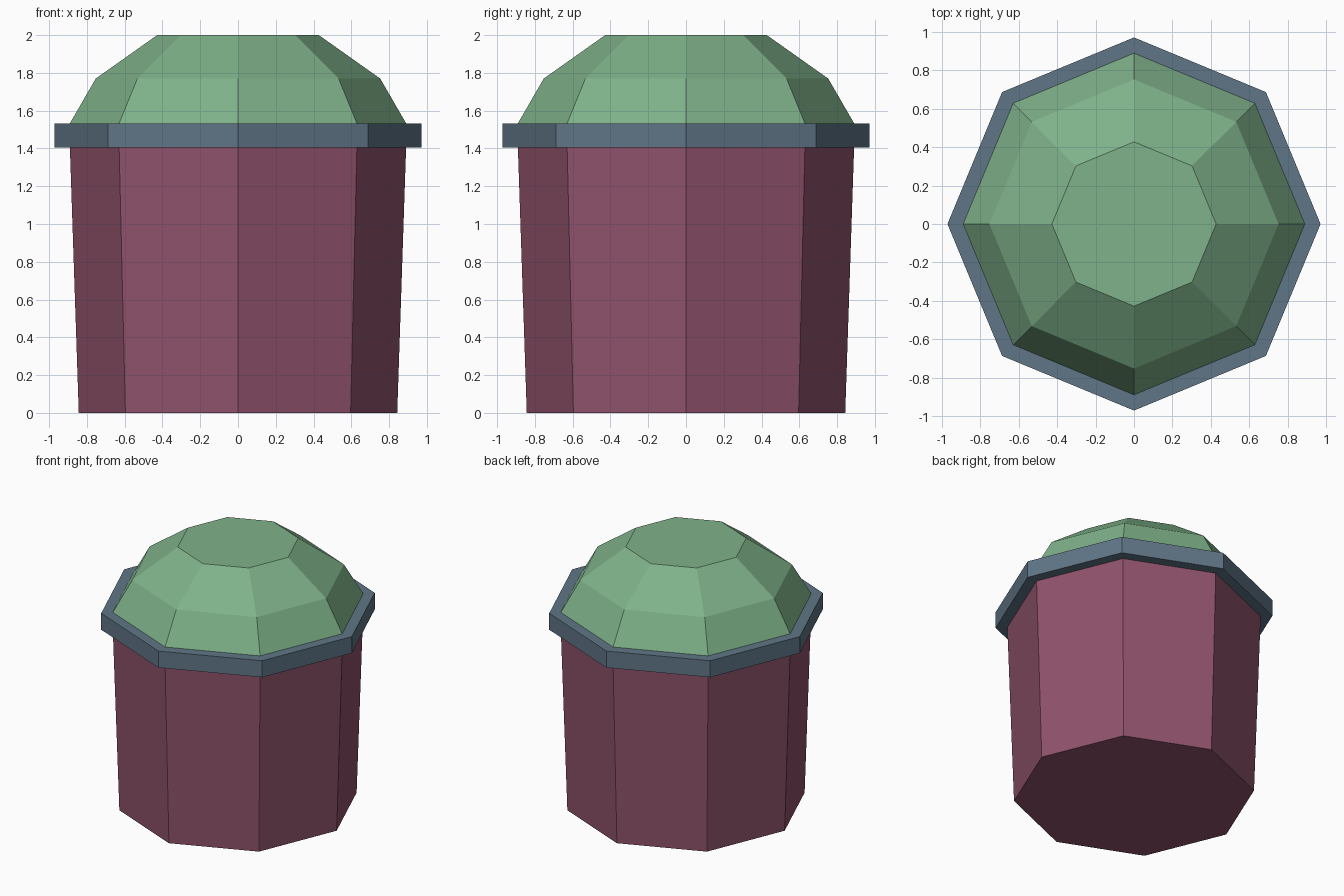
import bpy, bmesh, math

cube = bpy.data.objects.get("Cube")
if cube:
    bpy.data.objects.remove(cube, do_unlink=True)

SIDES = 8


def material(name, rgb):
    mat = bpy.data.materials.new(name)
    mat.use_nodes = True
    color = (*rgb, 1.0)
    mat.diffuse_color = color
    bsdf = next(n for n in mat.node_tree.nodes if n.type == 'BSDF_PRINCIPLED')
    bsdf.inputs["Base Color"].default_value = color
    return mat


def lathe(name, profile, mat):
    """Closed octagonal solid from (radius, height) pairs, bottom to top."""
    bm = bmesh.new()
    rings = []
    for radius, z in profile:
        angles = [math.tau * i / SIDES for i in range(SIDES)]
        rings.append([bm.verts.new((radius * math.cos(a), radius * math.sin(a), z))
                      for a in angles])
    for low, high in zip(rings, rings[1:]):
        for i in range(SIDES):
            j = (i + 1) % SIDES
            bm.faces.new((low[i], low[j], high[j], high[i]))
    bm.faces.new(rings[0][::-1])
    bm.faces.new(rings[-1])
    bmesh.ops.recalc_face_normals(bm, faces=bm.faces)
    mesh = bpy.data.meshes.new(name)
    bm.to_mesh(mesh)
    bm.free()
    mesh.materials.append(mat)
    obj = bpy.data.objects.new(name, mesh)
    bpy.context.collection.objects.link(obj)
    return obj


plum = material("plum", (0.279, 0.087, 0.150))
slate = material("slate blue", (0.117, 0.181, 0.242))
green = material("soft green", (0.212, 0.445, 0.254))

# Tapered container, overhanging rim and faceted domed lid
lathe("container_body", [(0.843, 0), (0.89, 1.405)], plum)
lathe("rim", [(0.972, 1.405), (0.972, 1.533)], slate)
lathe("domed_lid", [(0.89, 1.533), (0.753, 1.77), (0.428, 2.0)], green)
